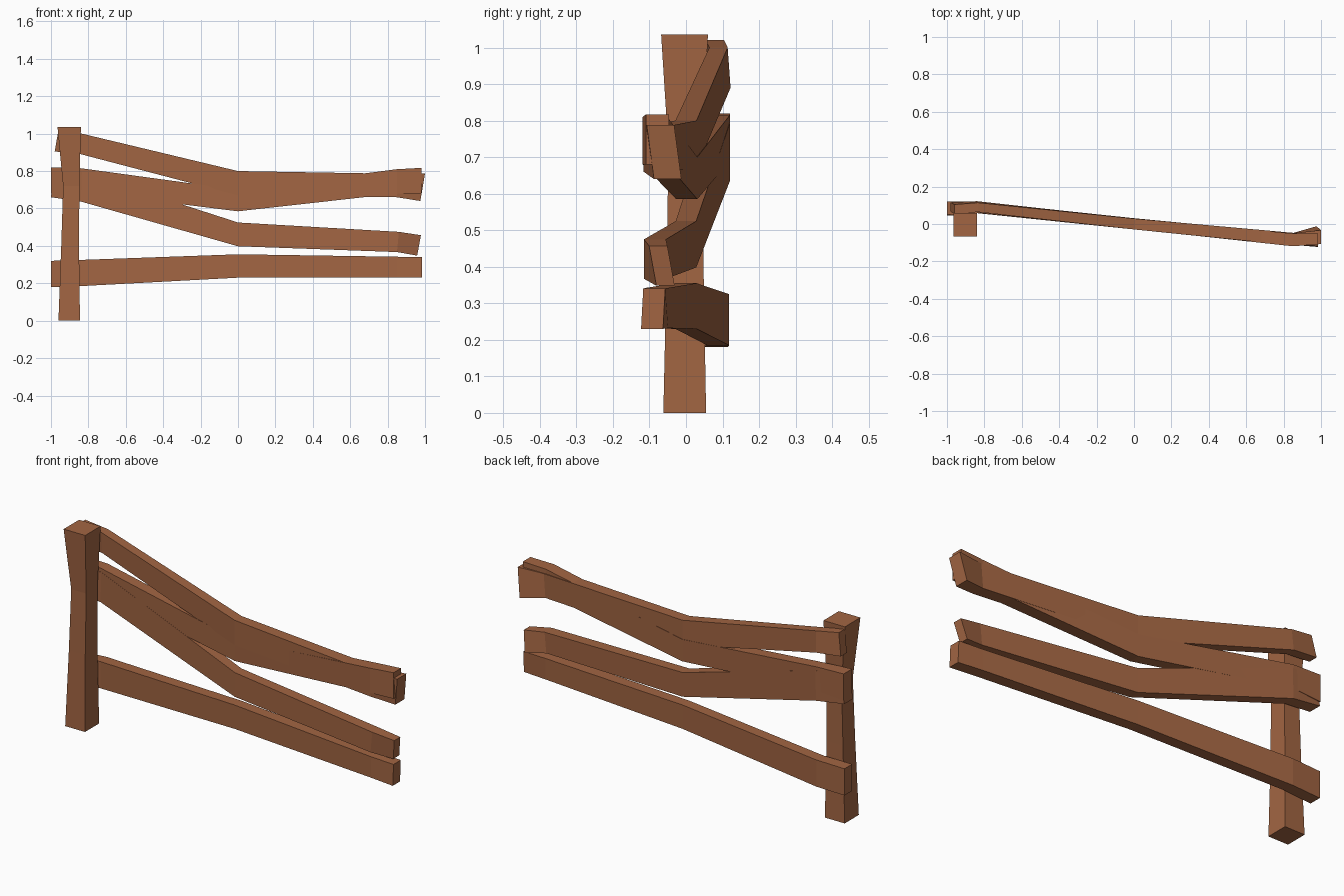
import bpy, bmesh

if "Cube" in bpy.data.objects:
    bpy.data.objects.remove(bpy.data.objects["Cube"])

mat = bpy.data.materials.new("brown_wood")
mat.diffuse_color = (0.36, 0.13, 0.055, 1)
mat.use_nodes = True
mat.node_tree.nodes["Principled BSDF"].inputs["Base Color"].default_value = mat.diffuse_color


def loft(name, rings):
    """Skin a list of four-cornered rings into a capped solid."""
    bm = bmesh.new()
    vs = [[bm.verts.new(p) for p in r] for r in rings]
    for a, b in zip(vs, vs[1:]):
        for i in range(4):
            j = (i + 1) % 4
            bm.faces.new((a[i], a[j], b[j], b[i]))
    bm.faces.new(vs[0])
    bm.faces.new(vs[-1])
    bmesh.ops.recalc_face_normals(bm, faces=bm.faces)
    me = bpy.data.meshes.new(name)
    bm.to_mesh(me)
    bm.free()
    me.materials.append(mat)
    ob = bpy.data.objects.new(name, me)
    bpy.context.collection.objects.link(ob)


def rail(name, stations):
    """Stations: x at bottom, x at top, y centre, thickness, z low, z high, sideways roll."""
    rings = []
    for xb, xt, y, t, z0, z1, roll in stations:
        h = t / 2
        rings.append([(xb, y - h + roll, z0), (xb, y + h + roll, z0),
                      (xt, y + h - roll, z1), (xt, y - h - roll, z1)])
    loft(name, rings)


# Waisted upright post: z, x range, y range
post = [(0, -.96, -.845, -.062, .055), (.4, -.945, -.85, -.053, .048),
        (.72, -.935, -.848, -.048, .045), (1.035, -.965, -.84, -.068, .06)]
loft("post", [[(x0, y0, z), (x1, y0, z), (x1, y1, z), (x0, y1, z)]
              for z, x0, x1, y0, y1 in post])

# Bottom rail
rail("bottom_rail", [
    (-1, -1, .082, .064, .18, .32, 0), (-.84, -.84, .088, .06, .185, .325, 0),
    (0, 0, 0, .058, .23, .355, 0), (.85, .85, -.08, .062, .232, .342, 0),
    (.985, .985, -.09, .06, .23, .34, -.003)])

# Sagging top rail
rail("top_rail", [
    (-.98, -.96, .085, .05, .905, 1.02, .006), (-.84, -.835, .093, .05, .89, 1.0, .004),
    (0, 0, 0, .058, .67, .80, 0), (.85, .86, -.082, .068, .66, .785, 0),
    (.975, 1.0, -.06, .075, .64, .788, .01)])

# Upper middle rail, crossing the top rail on the right
rail("upper_middle_rail", [
    (-1, -1, .085, .07, .68, .82, 0), (-.84, -.84, .09, .06, .69, .815, 0),
    (0, 0, .002, .058, .585, .70, 0), (.85, .85, -.085, .068, .68, .81, 0),
    (.98, .98, -.078, .062, .68, .817, 0)])

# Lower middle rail, dropping to the right
rail("lower_middle_rail", [
    (-1, -.985, .08, .07, .66, .80, 0), (-.84, -.835, .09, .062, .637, .795, 0),
    (0, 0, 0, .056, .398, .525, 0), (.85, .86, -.085, .06, .367, .475, 0),
    (.958, .978, -.066, .05, .348, .457, .01)])
